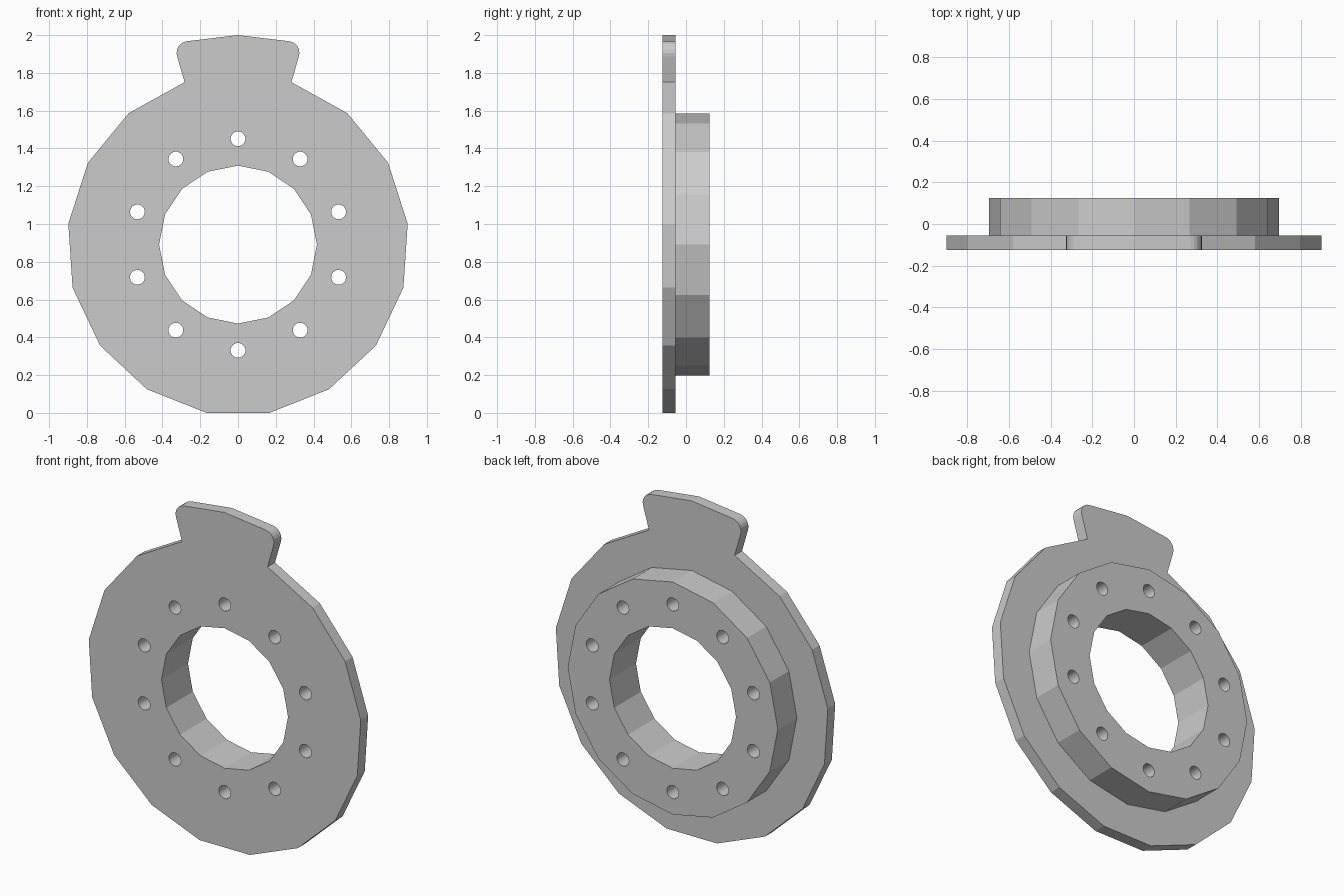
import bpy, bmesh
from math import sin, cos, radians, pi

cube = bpy.data.objects.get("Cube")
if cube:
    bpy.data.objects.remove(cube, do_unlink=True)

CENTRE = 0.891  # height of the shared axis

metal = bpy.data.materials.new("plain grey")
metal.use_nodes = True
GREY = (0.6, 0.6, 0.6, 1)
metal.diffuse_color = GREY
metal.node_tree.nodes["Principled BSDF"].inputs["Base Color"].default_value = GREY


def polygon(radius, sides, x=0, z=CENTRE):
    """Regular polygon with a corner at the top."""
    return [(x + radius * sin(2 * pi * i / sides),
             z + radius * cos(2 * pi * i / sides)) for i in range(sides)]


def extrude_outline(name, loops, front, back):
    """Fill the first loop, leave the others as holes, extrude along y."""
    curve = bpy.data.curves.new(name + "_outline", "CURVE")
    curve.dimensions = "2D"
    curve.fill_mode = "BOTH"
    curve.extrude = (back - front) / 2
    for loop in loops:
        spline = curve.splines.new("POLY")
        spline.points.add(len(loop) - 1)
        for point, (x, z) in zip(spline.points, loop):
            point.co = (x, z, 0, 1)
        spline.use_cyclic_u = True
    temp = bpy.data.objects.new(name + "_temp", curve)
    bpy.context.collection.objects.link(temp)
    graph = bpy.context.evaluated_depsgraph_get()
    mesh = bpy.data.meshes.new_from_object(temp.evaluated_get(graph))
    bpy.data.objects.remove(temp, do_unlink=True)

    # weld caps to walls and merge the flat triangles
    bm = bmesh.new()
    bm.from_mesh(mesh)
    bmesh.ops.remove_doubles(bm, verts=bm.verts, dist=0.0005)
    bmesh.ops.recalc_face_normals(bm, faces=bm.faces)
    for face in bm.faces:
        face.smooth = False
    bm.to_mesh(mesh)
    bm.free()
    mesh.materials.clear()
    mesh.materials.append(metal)
    obj = bpy.data.objects.new(name, mesh)
    obj.rotation_euler.x = pi / 2
    obj.location.y = (front + back) / 2
    bpy.context.collection.objects.link(obj)
    return obj


# bore and bolt holes shared by both parts
holes = [polygon(0.418, 16)]
holes += [polygon(0.039, 32, x, z) for x, z in polygon(0.56, 10)]

# right half of the plate: faceted rim, then the flared tab with a round corner
half = []
for i in range(8):
    a = radians(10.6 + 21.6 * i)
    half.append((0.905 * sin(a), CENTRE - 0.905 * cos(a)))
half[0] = (half[0][0], 0)
for i in range(7):
    a = radians(-17.4 + 100.6 * i / 6)
    half.append((0.263 + 0.062 * cos(a), 1.906 + 0.062 * sin(a)))
outline = half + [(0, 2)] + [(-x, z) for x, z in reversed(half)]

extrude_outline("tabbed_plate", [outline] + holes, -0.125, -0.055)
extrude_outline("raised_ring", [polygon(0.694, 16)] + holes, -0.055, 0.125)
